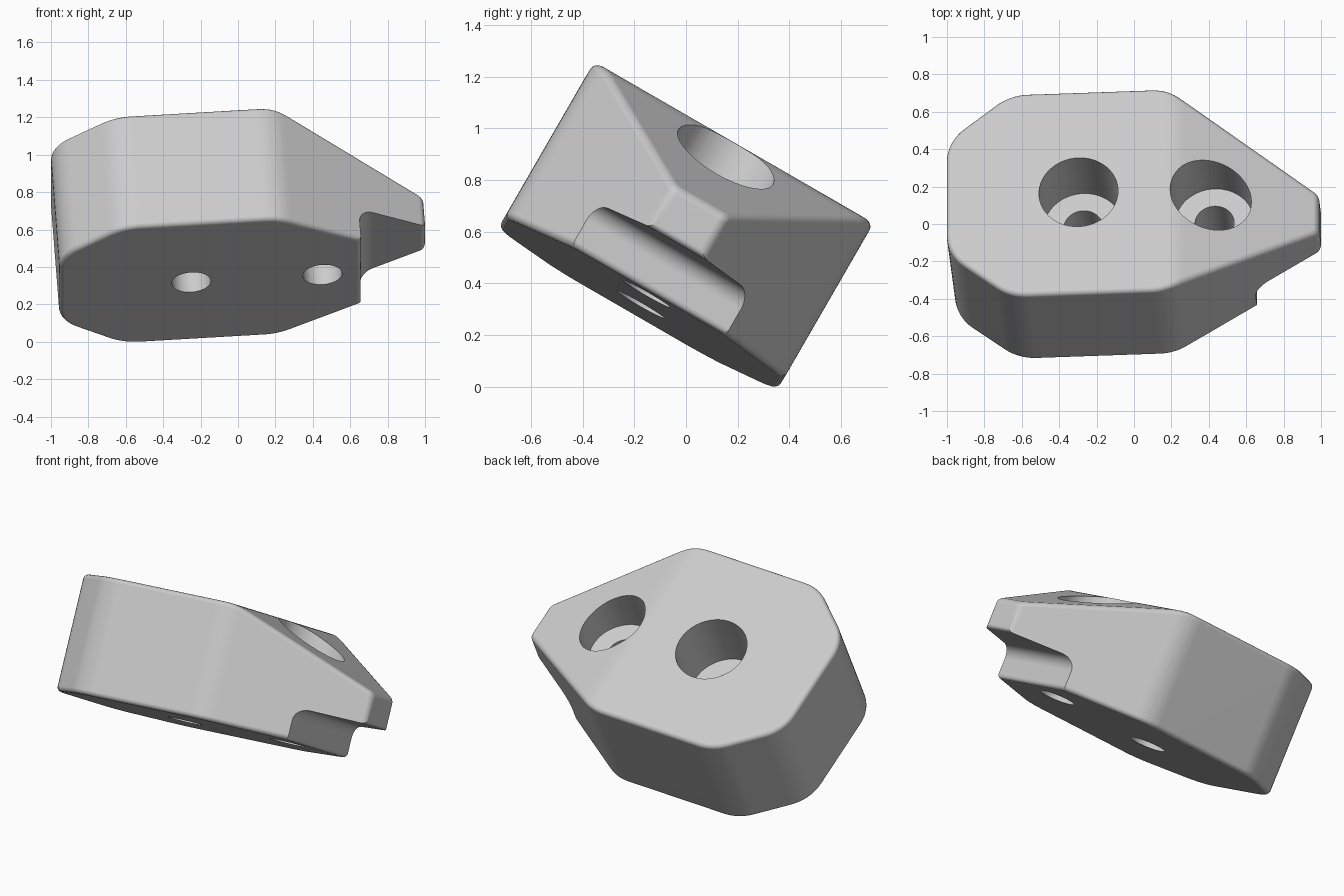
import bpy, bmesh, math
from mathutils import Vector, Matrix

if "Cube" in bpy.data.objects:
    bpy.data.objects.remove(bpy.data.objects["Cube"], do_unlink=True)

BOTTOM, SEAT, TOP, RIM = 0.212, 0.525, 0.907, 0.028
CREASE, BLEND, SLOPE = 0.27, 0.06, 0.419


def fillet(points, seg=8):
    """Round each (u, v, radius) corner of a closed outline."""
    out = []
    n = len(points)
    for i, (u, v, r) in enumerate(points):
        p = Vector((u, v))
        if r == 0:
            out.append(p)
            continue
        d1 = (Vector(points[i - 1][:2]) - p).normalized()
        d2 = (Vector(points[(i + 1) % n][:2]) - p).normalized()
        half = d1.angle(d2) / 2
        centre = p + (d1 + d2).normalized() * (r / math.sin(half))
        start = p + d1 * (r / math.tan(half)) - centre
        end = p + d2 * (r / math.tan(half)) - centre
        turn = math.pi - 2 * half
        for k in range(seg + 1):
            t = k / seg
            w1, w2 = math.sin((1 - t) * turn), math.sin(t * turn)
            out.append(centre + (start * w1 + end * w2) / math.sin(turn))
    return out


def inset(outline, d):
    """Move a counter-clockwise outline inwards by d."""
    out = []
    for i, p in enumerate(outline):
        a = (p - outline[i - 1]).normalized()
        b = (outline[(i + 1) % len(outline)] - p).normalized()
        n1, n2 = Vector((-a.y, a.x)), Vector((-b.y, b.x))
        out.append(p + (n1 + n2) * (d / (1 + n1.dot(n2))))
    return out


def loft(bm, rings):
    """Join equal rings of 3D points into a closed solid."""
    loops = [[bm.verts.new(p) for p in ring] for ring in rings]
    n = len(loops[0])
    for low, high in zip(loops, loops[1:]):
        for i in range(n):
            j = (i + 1) % n
            bm.faces.new((low[i], low[j], high[j], high[i]))
    bm.faces.new(loops[0][::-1])
    bm.faces.new(loops[-1])


def make_object(name, bm):
    bmesh.ops.recalc_face_normals(bm, faces=bm.faces)
    mesh = bpy.data.meshes.new(name)
    bm.to_mesh(mesh)
    bm.free()
    ob = bpy.data.objects.new(name, mesh)
    bpy.context.collection.objects.link(ob)
    return ob


def drop(x):
    """Fall of the sloped nose below the flat top."""
    if x <= CREASE - BLEND:
        return 0
    if x < CREASE + BLEND:
        return SLOPE * (x - CREASE + BLEND) ** 2 / (4 * BLEND)
    return SLOPE * (x - CREASE)


# Plan outline: half of it, mirrored across the long axis
half_plan = [(1.027, 0.12, 0.05), (0.227, 0.624, 0.27),
             (-0.607, 0.624, 0.27), (-0.947, 0.349, 0.25)]
plan = fillet(half_plan + [(u, -v, r) for u, v, r in reversed(half_plan)])

# Block with rounded rims
arc = [k * math.pi / 8 for k in range(5)]
levels = [(RIM * (1 - math.cos(t)), BOTTOM + RIM * (1 - math.sin(t))) for t in reversed(arc)]
levels += [(RIM * (1 - math.cos(t)), TOP - RIM * (1 - math.sin(t))) for t in arc]
bm = bmesh.new()
loft(bm, [[(p.x, p.y, z) for p in inset(plan, d)] for d, z in levels])

# Sloped nose with a soft crease
for k in range(-2, 3):
    bmesh.ops.bisect_plane(bm, geom=bm.verts[:] + bm.edges[:] + bm.faces[:], dist=1e-5,
                           plane_co=(CREASE + BLEND * k / 2, 0, 0), plane_no=(1, 0, 0))
for v in bm.verts:
    if v.co.z > (BOTTOM + TOP) / 2:
        v.co.z -= drop(v.co.x)
block = make_object("clamp_block", bm)

# Undercut step below the nose
step = fillet([(0.4, 0.1, 0), (1.3, 0.1, 0), (1.3, 0.55, 0), (1.029, 0.55, 0),
               (1.027, 0.405, RIM), (0.67, 0.405, 0.075), (0.67, 0.2118, RIM), (0.4, 0.205, 0)])
bm = bmesh.new()
loft(bm, [[(p.x, y, p.y) for p in step] for y in (-1, 1)])
cutters = [make_object("step_cutter", bm)]

# Counterbored bolt holes
for label, x in (("left", 0.463), ("right", -0.24)):
    for kind, radius, low in (("bolt_hole", 0.105, 0.1), ("counterbore", 0.212, SEAT)):
        bm = bmesh.new()
        bmesh.ops.create_cone(bm, cap_ends=True, segments=64, radius1=radius, radius2=radius,
                              depth=1.3 - low, matrix=Matrix.Translation((x, 0, (1.3 + low) / 2)))
        cutters.append(make_object(f"{label}_{kind}_cutter", bm))

# Cut, bake the result and drop the cutters
for cutter in cutters:
    cutter.hide_render = True
    mod = block.modifiers.new(cutter.name, "BOOLEAN")
    mod.operation, mod.solver, mod.object = "DIFFERENCE", "EXACT", cutter
bpy.context.view_layer.update()
baked = bpy.data.meshes.new_from_object(block.evaluated_get(bpy.context.evaluated_depsgraph_get()))
block.modifiers.clear()
block.data = baked
for cutter in cutters:
    bpy.data.objects.remove(cutter, do_unlink=True)

# Tilt the block into its resting pose on the floor
e1 = Vector((1, 0.035, 0.058)).normalized()
e2 = Vector((0, 0.866, -0.5))
e2 = (e2 - e1 * e2.dot(e1)).normalized()
e3 = e1.cross(e2)
baked.transform(Matrix((e1, e2, e3)).transposed().to_4x4())
floor = min((v.co.z for v in baked.vertices), default=0)
baked.transform(Matrix.Translation((0.004, -0.274, -floor)))

# Plain grey finish
grey = bpy.data.materials.new("light_grey")
grey.use_nodes = True
colour = (0.6, 0.6, 0.6, 1)
grey.diffuse_color = colour
grey.node_tree.nodes["Principled BSDF"].inputs["Base Color"].default_value = colour
baked.materials.clear()
baked.materials.append(grey)

# Smooth shading with sharp hole rims
bpy.ops.object.select_all(action="DESELECT")
block.select_set(True)
bpy.context.view_layer.objects.active = block
bpy.ops.object.shade_smooth_by_angle(angle=math.radians(35))
normals = block.modifiers.new("flat_faces", "WEIGHTED_NORMAL")
normals.keep_sharp = True
